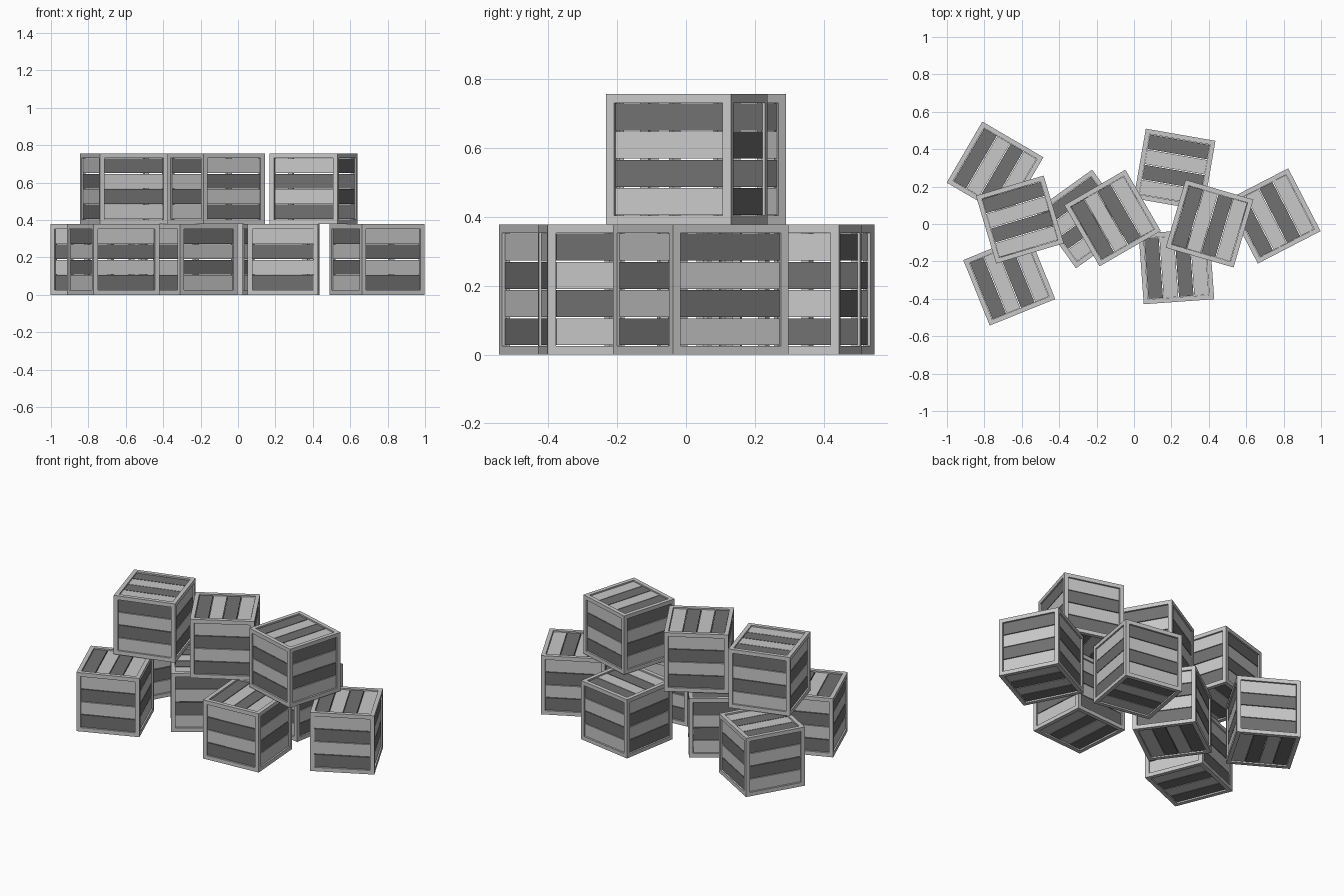
import bpy, bmesh, math
from mathutils import Matrix, Vector

SIZE = 0.378      # crate edge
BEAM = 0.025      # frame beam width
RECESS = 0.008    # planks sit behind the frame
THICK = 0.012
GAP = 0.004
SLATS = 4

old = bpy.data.objects.get("Cube")
if old:
    bpy.data.objects.remove(old, do_unlink=True)


def material(name, grey):
    mat = bpy.data.materials.new(name)
    mat.use_nodes = True
    colour = (grey, grey, grey, 1)
    mat.diffuse_color = colour
    mat.node_tree.nodes["Principled BSDF"].inputs["Base Color"].default_value = colour
    return mat


light = material("light grey wood", 0.58)
dark = material("dark grey wood", 0.165)


def finish(bm, name, mat):
    mesh = bpy.data.meshes.new(name)
    bm.to_mesh(mesh)
    bm.free()
    mesh.materials.append(mat)
    return mesh


def frame_mesh():
    # Cube with a square opening cut through every side
    bm = bmesh.new()
    bmesh.ops.create_cube(bm, size=SIZE)
    panels = bm.faces[:]
    bmesh.ops.inset_individual(bm, faces=panels, thickness=BEAM, use_even_offset=True)
    panels = bmesh.ops.extrude_discrete_faces(bm, faces=panels)["faces"]
    for face in panels:
        face.normal_update()
        bmesh.ops.translate(bm, verts=face.verts, vec=-face.normal * BEAM)
    bmesh.ops.delete(bm, geom=panels, context='FACES')
    bmesh.ops.remove_doubles(bm, verts=bm.verts, dist=0.0005)
    return finish(bm, "crate_frame", light)


# Each side: outward, stacking direction, slat parity that is dark
X, Y, Z = Vector((1, 0, 0)), Vector((0, 1, 0)), Vector((0, 0, 1))
SIDES = [(X, Z, 1), (-X, Z, 1), (Y, Z, 0), (-Y, Z, 0), (Z, X, 0), (-Z, X, 0)]


def plank_mesh(name, mat, want_dark):
    bm = bmesh.new()
    inner = SIZE - 2 * BEAM
    pitch = inner / SLATS
    for out, stack, dark_parity in SIDES:
        along = stack.cross(out)
        basis = Matrix((along, stack, out)).transposed().to_4x4()
        for i in range(SLATS):
            if (i % 2 == dark_parity) != want_dark:
                continue
            centre = (out * (SIZE / 2 - RECESS - THICK / 2)
                      + stack * (pitch * (i + 0.5) - inner / 2))
            scale = Matrix.Diagonal((inner - GAP / 2, pitch - GAP, THICK, 1))
            bmesh.ops.create_cube(bm, size=1,
                                  matrix=Matrix.Translation(centre) @ basis @ scale)
    bmesh.ops.recalc_face_normals(bm, faces=bm.faces)
    return finish(bm, name, mat)


parts = [frame_mesh(),
         plank_mesh("dark_planks", dark, True),
         plank_mesh("light_planks", light, False)]

# Crates: x, y, turn in degrees, layer
CRATES = {
    "back_right": (-0.743, 0.289, -30.3, 0),
    "front_right": (-0.667, -0.297, 22, 0),
    "middle": (-0.267, 0.027, -54.3, 0),
    "back_centre": (0.217, 0.291, -99.9, 0),
    "front_centre": (0.227, -0.227, 4.1, 0),
    "left": (0.743, 0.043, 27.3, 0),
    "upper_right": (-0.61, 0.024, -73.4, 1),
    "upper_middle": (-0.115, 0.032, 30, 1),
    "upper_left": (0.404, 0.002, -16.3, 1),
}

for place, (x, y, turn, layer) in CRATES.items():
    for mesh in parts:
        obj = bpy.data.objects.new(f"{place}_{mesh.name}", mesh)
        obj.location = (x, y, SIZE * (layer + 0.5))
        obj.rotation_euler.z = math.radians(turn)
        bpy.context.collection.objects.link(obj)
